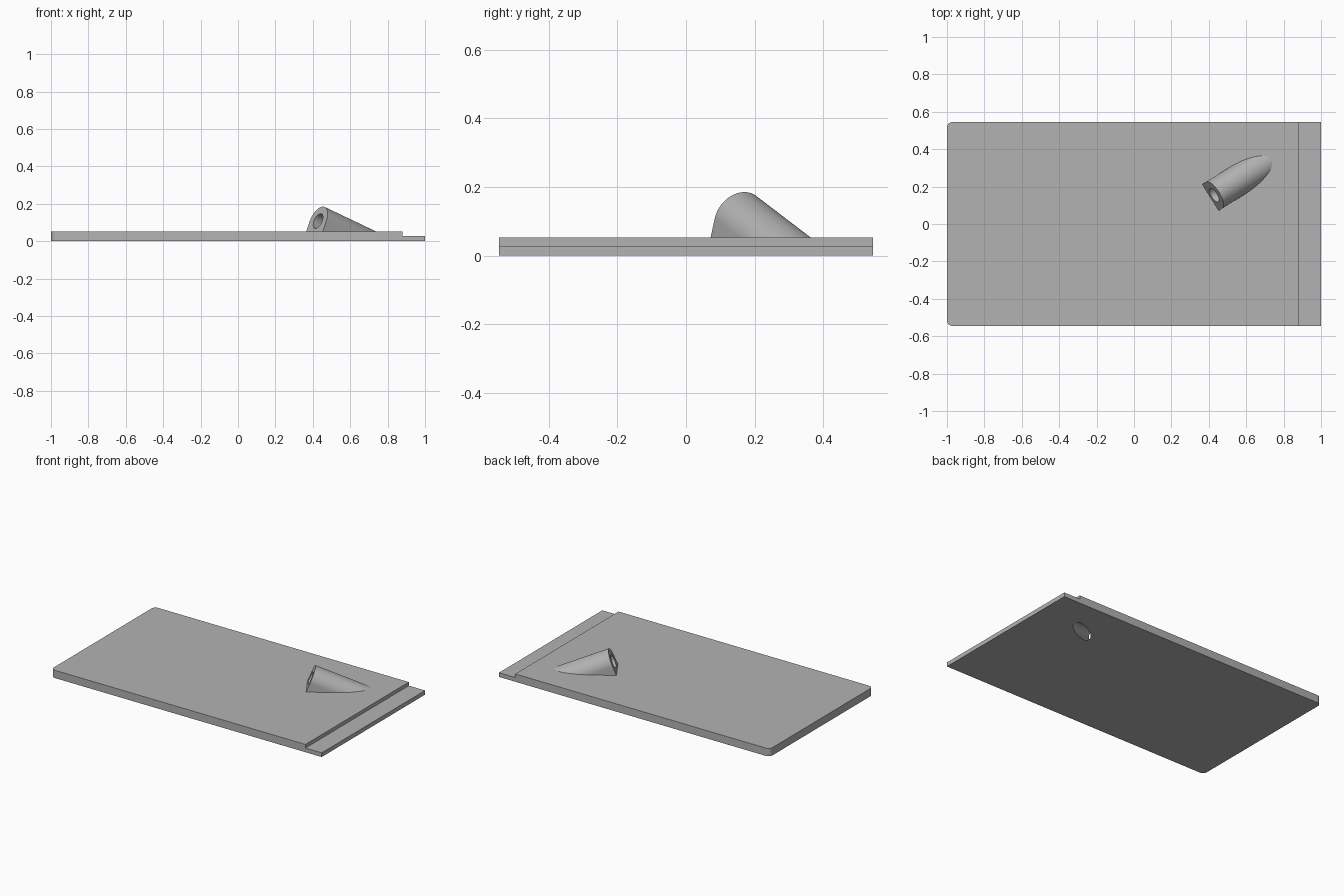
import bpy, bmesh
from math import sin, cos, pi, radians
from mathutils import Vector, Matrix

if "Cube" in bpy.data.objects:
    bpy.data.objects.remove(bpy.data.objects["Cube"], do_unlink=True)

HALF_DEPTH = 0.545
TOP, STEP = 0.052, 0.028
BOSS_R, BORE_R = 0.083, 0.042
MOUTH = Vector((0.428, 0.154, 0.108))
TILT, TURN = radians(22), radians(32)

grey = bpy.data.materials.new("mid grey")
grey.use_nodes = True
grey.diffuse_color = (0.45, 0.45, 0.45, 1)
grey.node_tree.nodes["Principled BSDF"].inputs["Base Color"].default_value = (0.45, 0.45, 0.45, 1)


def prism(bm, points, offset):
    """Extrude a closed outline by an offset vector."""
    face = bm.faces.new([bm.verts.new(p) for p in points])
    new = bmesh.ops.extrude_face_region(bm, geom=[face])["geom"]
    bmesh.ops.translate(bm, vec=offset, verts=[v for v in new if isinstance(v, bmesh.types.BMVert)])
    bmesh.ops.recalc_face_normals(bm, faces=bm.faces)


def finish(bm, name):
    bmesh.ops.recalc_face_normals(bm, faces=bm.faces)
    mesh = bpy.data.meshes.new(name)
    bm.to_mesh(mesh)
    bm.free()
    mesh.materials.append(grey)
    obj = bpy.data.objects.new(name, mesh)
    bpy.context.collection.objects.link(obj)
    return obj


def combine(target, tool, operation):
    """Apply a boolean and remove its helper."""
    mod = target.modifiers.new(operation.title(), "BOOLEAN")
    mod.operation, mod.solver, mod.object = operation, "EXACT", tool
    bpy.context.view_layer.objects.active = target
    bpy.ops.object.modifier_apply(modifier=mod.name)
    bpy.data.objects.remove(tool, do_unlink=True)


# Plate: stepped side profile, with two rounded corners at the far end
bm = bmesh.new()
profile = [(-1, 0), (1, 0), (1, STEP), (0.88, STEP), (0.88, TOP), (-1, TOP)]
prism(bm, [(x, -HALF_DEPTH, z) for x, z in profile], (0, 2 * HALF_DEPTH, 0))
corners = [e for e in bm.edges if all(v.co.x < -0.99 for v in e.verts)
           and abs(e.verts[0].co.z - e.verts[1].co.z) > 0.01]
bmesh.ops.bevel(bm, geom=corners, offset=0.03, segments=8, profile=0.5, affect="EDGES")
plate = finish(bm, "plate_with_angled_socket")

# Local frame of the angled socket: width, up and along its axis
axis = Vector((cos(TURN) * cos(TILT), sin(TURN) * cos(TILT), -sin(TILT)))
side = Vector((sin(TURN), -cos(TURN), 0))
up = side.cross(axis)

# Socket body: arched section swept down into the plate
bm = bmesh.new()
arch = [(BOSS_R * cos(pi * i / 32), BOSS_R * sin(pi * i / 32)) for i in range(33)]
arch += [(-BOSS_R, -0.2), (BOSS_R, -0.2)]
prism(bm, [MOUTH + side * u + up * v for u, v in arch], axis * 0.7)
cut = bmesh.ops.bisect_plane(bm, geom=bm.verts[:] + bm.edges[:] + bm.faces[:],
                             plane_co=(0, 0, 0.03), plane_no=(0, 0, 1), clear_inner=True)
bmesh.ops.holes_fill(bm, edges=[e for e in bm.edges if e.is_boundary])
combine(plate, finish(bm, "socket_body"), "UNION")

# Bore: round hole through the socket and out of the underside
bm = bmesh.new()
frame = Matrix((side, up, axis)).transposed().to_4x4()
bmesh.ops.create_cone(bm, cap_ends=True, segments=48, radius1=BORE_R, radius2=BORE_R, depth=1,
                      matrix=Matrix.Translation(MOUTH + axis * 0.4) @ frame)
combine(plate, finish(bm, "bore_cutter"), "DIFFERENCE")

bpy.ops.object.select_all(action="DESELECT")
plate.select_set(True)
bpy.context.view_layer.objects.active = plate
bpy.ops.object.shade_smooth_by_angle(angle=radians(20))
